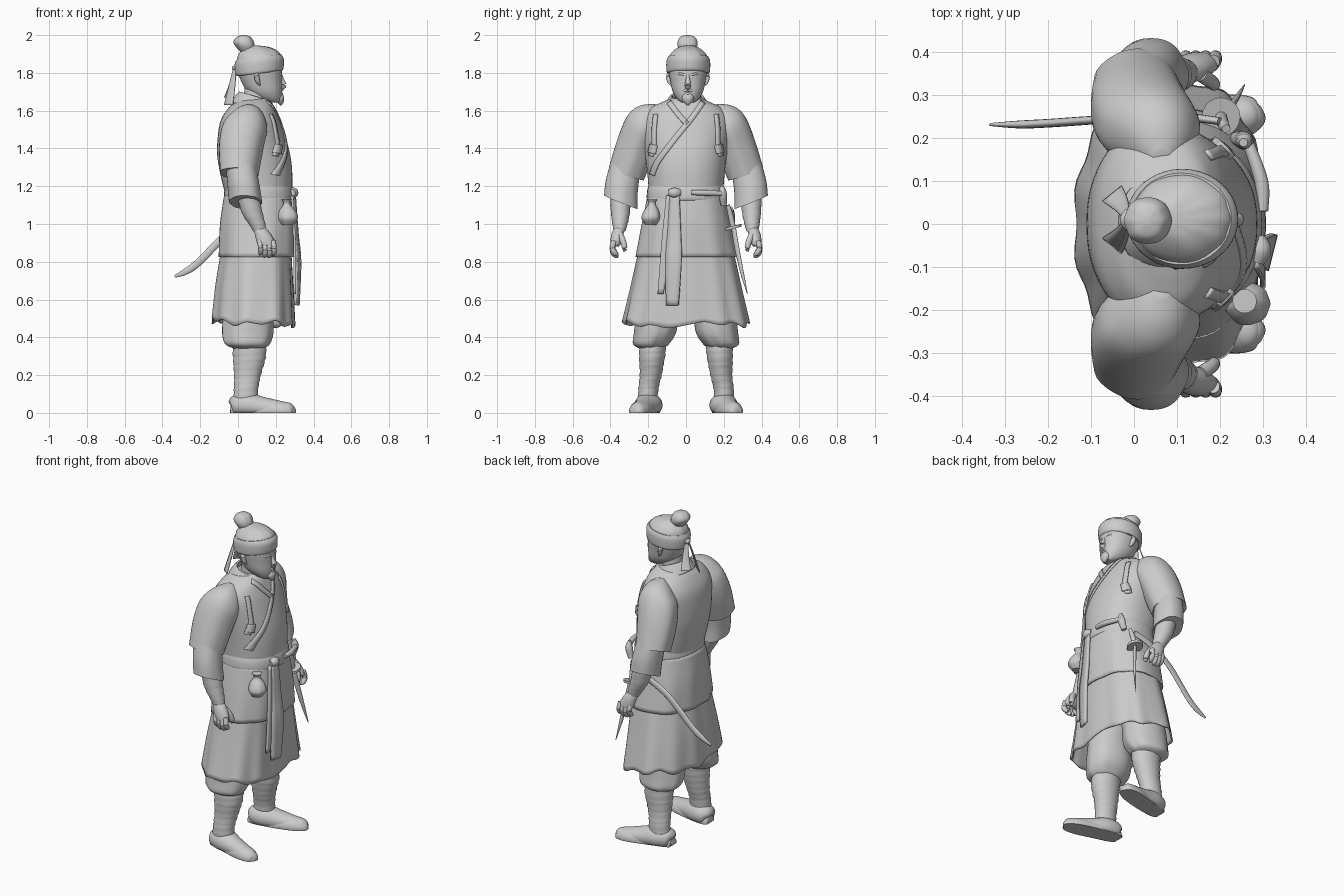
import bpy, bmesh, math
from mathutils import Vector
from mathutils.bvhtree import BVHTree

grey = bpy.data.materials.new("plain_grey")
grey.diffuse_color = (0.6, 0.6, 0.6, 1)
SIDES = (("left", 1), ("right", -1))


def finish(name, rings, closed=True, caps=True, thick=0.0, angle=45):
    """Skin a list of point rows into a smooth object."""
    bm = bmesh.new()
    rows = [[bm.verts.new((x, y, max(z, 0))) for x, y, z in r] for r in rings]
    n = len(rows[0])
    for a, b in zip(rows, rows[1:]):
        for i in range(n if closed else n - 1):
            j = (i + 1) % n
            bm.faces.new((a[i], a[j], b[j], b[i]))
    if closed and caps:
        bm.faces.new(rows[0])
        bm.faces.new(rows[-1])
    bmesh.ops.recalc_face_normals(bm, faces=bm.faces)
    me = bpy.data.meshes.new(name)
    bm.to_mesh(me)
    bm.free()
    me.materials.append(grey)
    ob = bpy.data.objects.new(name, me)
    bpy.context.collection.objects.link(ob)
    if thick:
        mod = ob.modifiers.new("thickness", 'SOLIDIFY')
        mod.thickness, mod.offset = thick, 0
    bpy.ops.object.select_all(action='DESELECT')
    ob.select_set(True)
    bpy.context.view_layer.objects.active = ob
    bpy.ops.object.shade_smooth_by_angle(angle=math.radians(angle))
    return ob


def spline(keys, steps):
    """Catmull-Rom through tuples of any length."""
    k = [Vector(q) for q in keys]
    k = [k[0]] + k + [k[-1]]
    out = []
    for i in range(1, len(k) - 2):
        a, b, c, d = k[i - 1:i + 3]
        for s in range(steps):
            t = s / steps
            out.append(0.5 * (2 * b + (c - a) * t + (2 * a - 5 * b + 4 * c - d) * t * t
                              + (3 * b - a - 3 * c + d) * t ** 3))
    return out + [k[-1]]


def loft(name, keys, p=(2, 2), folds=(0, 1), tilt=(0, 0), jag=0, ripple=0, caps=True,
         thick=0.0, n=40, steps=5):
    """Stack of level ovals (x, y, z, rx, ry); p squares off the front and back halves."""
    rings, pts = [], spline(keys, steps)
    for i, (cx, cy, z, rx, ry) in enumerate(pts):
        t, ring = i / (len(pts) - 1), []
        for j in range(n):
            a = math.tau * j / n
            c, s = math.cos(a), math.sin(a)
            e = 2 / (p[0] if c > 0 else p[1])
            f = 1 + folds[0] * t * math.cos(folds[1] * a + 1.3 * math.sin(2 * a))
            f *= 1 + ripple * math.sin(i * 2.4 + a)
            dx = rx * f * math.copysign(abs(c) ** e, c)
            dy = ry * f * math.copysign(abs(s) ** e, s)
            dz = tilt[0] * dx + tilt[1] * dy + jag * t ** 4 * math.sin(7 * a) * math.cos(3 * a)
            ring.append((cx + dx, cy + dy, z + dz))
        rings.append(ring)
    return finish(name, rings, caps=caps, thick=thick)


def tube(name, keys, flat=1.0, n=14, steps=5):
    """Round or flattened rod along points (x, y, z, radius)."""
    pts, rings = spline(keys, steps), []
    for i, q in enumerate(pts):
        d = Vector(pts[min(i + 1, len(pts) - 1)][:3]) - Vector(pts[max(i - 1, 0)][:3])
        side = d.cross(Vector((0, 0, 1)))
        side = side.normalized() if side.length > 1e-5 else Vector((0, 1, 0))
        up = side.cross(d).normalized()
        rings.append([Vector(q[:3]) + q[3] * (side * math.cos(math.tau * j / n) * flat
                      + up * math.sin(math.tau * j / n)) for j in range(n)])
    return finish(name, rings)


def strip(name, keys, across=(0, 1, 0), thick=0.012):
    """Cloth band along points (x, y, z, half width)."""
    w = Vector(across)
    rows = [[Vector(q[:3]) + w * q[3] * u for u in (-1, -.33, .33, 1)] for q in spline(keys, 6)]
    return finish(name, rows, closed=False, thick=thick)


def drape(name, target, path, width, side=1, thick=0.012):
    """Band laid on the front (side 1) or back (-1) of a target, path in (y, z)."""
    me = target.data
    tree = BVHTree.FromPolygons([v.co for v in me.vertices], [q.vertices for q in me.polygons])
    pts, rows = spline(path, 8), []
    for i, q in enumerate(pts):
        d = (pts[min(i + 1, len(pts) - 1)] - pts[max(i - 1, 0)]).normalized()
        row = []
        for u in (-1, 0, 1):
            y, z = q.x - d.y * width * u, q.y + d.x * width * u
            hit = tree.ray_cast(Vector((side, y, z)), Vector((-side, 0, 0)))[0]
            if hit:
                row.append(hit + Vector((side * 0.003, 0, 0)))
        if len(row) == 3:
            rows.append(row)
    return finish(name, rows, closed=False, thick=thick)


def mir(keys, s):
    return [(k[0], k[1] * s) + tuple(k[2:]) for k in keys]


# Robe body, belt and two layered skirts
robe = loft("robe_body", [(.085, 0, 1.665, .072, .078), (.08, 0, 1.642, .1, .135),
                          (.07, 0, 1.605, .128, .2), (.066, 0, 1.53, .163, .235),
                          (.08, 0, 1.39, .191, .22), (.095, 0, 1.28, .192, .206),
                          (.11, 0, 1.15, .176, .195)], p=(2.2, 2.3), n=56)
loft("belt", [(.11, 0, 1.205, .176, .198), (.112, 0, 1.18, .183, .205), (.112, 0, 1.14, .186, .208),
              (.11, 0, 1.12, .175, .2)], p=(2.2, 2.2), tilt=(-.03, 0))
loft("upper_skirt", [(.108, 0, 1.15, .178, .2), (.104, 0, 1.0, .197, .23), (.1, 0, .825, .2, .262)],
     p=(2.4, 2.2), folds=(.018, 9), caps=False, thick=.008, n=72)
loft("lower_skirt", [(.1, 0, .98, .175, .215), (.095, 0, .85, .183, .248), (.085, 0, .66, .202, .29),
                     (.08, 0, .475, .215, .332)],
     p=(2.7, 2.1), folds=(.025, 11), caps=False, thick=.008, n=88, jag=.02, tilt=(-.05, 0))

# Collar, crossed lapel and shoulder straps
drape("crossed_lapel", robe, [(.09, 1.645), (.03, 1.56), (-.06, 1.45), (-.15, 1.33), (-.18, 1.26)], .014, 1, .006)
drape("under_lapel", robe, [(-.09, 1.645), (-.04, 1.58), (.005, 1.53)], .014, 1, .006)
loft("collar", [(.08, .003, 1.61, .112, .118), (.082, .003, 1.65, .09, .098), (.085, .004, 1.675, .074, .082)],
     tilt=(-.3, 0), caps=False, thick=.012)
for nm, s in SIDES:
    drape(nm + "_front_strap", robe, [(.16 * s, 1.58), (.168 * s, 1.5), (.17 * s, 1.42), (.185 * s, 1.36)], .011)
    drape(nm + "_strap_buckle", robe, [(.168 * s, 1.42), (.178 * s, 1.375)], .017, 1, .025)

# Arms
for nm, s in SIDES:
    loft(nm + "_sleeve", mir([(.065, .15, 1.628, .02, .02), (.06, .178, 1.61, .055, .055),
         (.05, .205, 1.572, .09, .082), (.035, .228, 1.51, .118, .098), (.015, .266, 1.405, .117, .1),
         (.005, .316, 1.265, .101, .093)], s), tilt=(-.08, .35 * s), folds=(.02, 5))
    loft(nm + "_lower_sleeve", mir([(.015, .318, 1.31, .08, .076), (.03, .34, 1.2, .084, .083),
         (.04, .345, 1.115, .086, .086)], s), tilt=(-.03, .4 * s), folds=(.03, 4), p=(2.2, 2.2))
    loft(nm + "_forearm", mir([(.05, .345, 1.16, .058, .056), (.075, .347, 1.06, .055, .05),
         (.105, .35, .99, .042, .038), (.115, .352, .96, .034, .03)], s), ripple=.025)
    loft(nm + "_palm", mir([(.113, .352, .985, .03, .027), (.132, .363, .945, .043, .032),
         (.15, .373, .895, .047, .028), (.15, .375, .88, .03, .018)], s))
    for i in range(4):
        x, drop = .116 + .023 * i, (.0, .012, .014, .004)[i]
        tube(f"{nm}_finger_{i + 1}", mir([(x, .38, .91, .015), (x + .005, .39, .875 - drop, .015),
             (x + .004, .376, .85 - drop, .014), (x, .36, .838 - drop, .006)], s))
    tube(nm + "_thumb", mir([(.155, .35, .945, .018), (.18, .332, .905, .016),
         (.187, .325, .872, .014), (.185, .328, .855, .005)], s))

# Legs and boots
for nm, s in SIDES:
    loft(nm + "_trouser", mir([(.07, .12, .72, .11, .115), (.055, .15, .55, .13, .113),
         (.05, .163, .43, .136, .112), (.048, .185, .365, .118, .095), (.055, .183, .34, .075, .06)], s),
         folds=(.035, 7))
    loft(nm + "_calf_wrap", mir([(.06, .175, .37, .09, .072), (.06, .18, .29, .086, .068),
         (.05, .187, .2, .071, .058), (.042, .2, .12, .064, .053), (.04, .203, .04, .068, .053)], s),
         ripple=.03, steps=6)
    tube(nm + "_boot", mir([(-.035, .183, .035, .015), (-.02, .185, .04, .053), (.05, .2, .04, .066),
         (.13, .22, .03, .055), (.22, .243, .02, .044), (.275, .258, .018, .034),
         (.295, .264, .016, .008)], s), flat=1.1, n=24)
    tube(nm + "_sole", mir([(-.04, .18, .008, .02), (-.02, .183, .008, .045), (.1, .21, .008, .056),
         (.22, .243, .008, .056), (.285, .26, .008, .036), (.3, .266, .008, .01)], s), flat=1.05, n=20)

# Head and face
loft("neck", [(.09, .005, 1.58, .07, .065), (.1, .007, 1.72, .065, .062)])
loft("head", [(.195, .01, 1.642, .025, .028), (.168, .01, 1.66, .06, .055), (.142, .01, 1.7, .092, .08),
              (.125, .01, 1.755, .108, .093), (.115, .01, 1.82, .117, .102), (.11, .01, 1.88, .1, .09)], p=(2.2, 2.2))
tube("nose", [(.226, .01, 1.79, .008), (.234, .01, 1.76, .012), (.24, .01, 1.735, .017),
              (.228, .01, 1.72, .012)])
tube("chin_beard", [(.214, .01, 1.685, .022), (.222, .01, 1.662, .024), (.226, .01, 1.642, .015),
                    (.227, .01, 1.627, .003)], flat=1.3)
tube("lower_lip", [(.222, -.012, 1.69, .003), (.232, .01, 1.69, .007), (.222, .032, 1.69, .003)])
for nm, s in SIDES:
    def side(keys):
        return [(x, .01 + y * s, z, r) for x, y, z, r in keys]
    tube(nm + "_moustache", side([(.234, 0, 1.71, .007), (.225, .024, 1.703, .007), (.207, .042, 1.68, .003)]))
    tube(nm + "_brow", side([(.23, .016, 1.789, .005), (.223, .042, 1.795, .007), (.2, .066, 1.785, .004)]))
    tube(nm + "_eye", side([(.224, .024, 1.77, .003), (.219, .038, 1.771, .008), (.206, .054, 1.77, .003)]))
    tube(nm + "_ear", side([(.105, .09, 1.8, .008), (.098, .102, 1.785, .014), (.105, .098, 1.755, .012),
                            (.115, .088, 1.735, .005)]))

# Cap, topknot and ribbons
loft("cap_crown", [(.113, .012, 1.85, .122, .112), (.112, .012, 1.89, .115, .1), (.108, .012, 1.918, .094, .076),
                   (.095, .012, 1.937, .062, .047), (.08, .012, 1.945, .02, .02)], folds=(.05, 9), tilt=(.02, 0))
loft("cap_band", [(.113, .012, 1.797, .118, .108), (.113, .012, 1.81, .128, .115), (.112, .012, 1.86, .13, .116),
                  (.11, .012, 1.885, .117, .107)], tilt=(.12, 0))
loft("topknot", [(.05, .008, 1.91, .036, .036), (.038, .008, 1.94, .05, .052), (.03, .008, 1.965, .053, .054),
                 (.03, .008, 1.99, .036, .04), (.03, .008, 2.0, .01, .012)], folds=(.04, 6))
tube("ribbon_knot", [(-.012, -.012, 1.825, .008), (-.018, .01, 1.825, .015), (-.012, .032, 1.825, .008)])
for nm, s in SIDES:
    strip(nm + "_ribbon", [(-.018, .01 + .01 * s, 1.82, .01), (-.03, .01 + .035 * s, 1.74, .02),
                           (-.05, .01 + .06 * s, 1.65 + .02 * s, .03)], (.75, .6 * s, 0), .006)

# Sash knot, hanging ends and pouch
tube("sash_knot", [(.285, -.09, 1.165, .018), (.292, -.06, 1.165, .028), (.285, -.03, 1.165, .018)])
strip("sash_end", [(.294, -.06, 1.15, .025), (.306, -.062, .95, .035), (.318, -.066, .8, .042),
                   (.312, -.072, .57, .032)], (.25, 1, 0), .014)
strip("sash_short_end", [(.286, -.085, 1.15, .02), (.3, -.1, .9, .03), (.3, -.135, .63, .015)], thick=.012)
loft("pouch", [(.258, -.18, 1.13, .028, .028), (.258, -.18, 1.105, .018, .018), (.262, -.183, 1.07, .043, .04),
               (.265, -.186, 1.03, .052, .05), (.262, -.186, .995, .03, .03)], folds=(.03, 7))

# Tucked handle, sabre and hanging dagger
tube("tucked_handle", [(.3, .03, 1.167, .013), (.297, .1, 1.165, .016), (.262, .2, 1.16, .013)])
tube("belt_clasp", [(.255, .19, 1.2, .01), (.257, .195, 1.16, .022), (.24, .2, 1.1, .016)])
tube("sabre_scabbard", [(.2, .24, 1.075, .018), (.1, .25, 1.04, .02), (-.05, .245, .955, .02),
                        (-.2, .235, .805, .02), (-.27, .232, .752, .018), (-.335, .232, .722, .007)], flat=.5)
tube("dagger_grip", [(.215, .222, 1.1, .01), (.207, .235, 1.05, .014), (.203, .25, .98, .014)])
loft("dagger_guard", [(.203, .25, .99, .045, .045), (.203, .25, .975, .045, .045)], n=20, steps=1,
     tilt=(0, .25))
tube("dagger_blade", [(.205, .252, .98, .015), (.22, .268, .88, .015), (.24, .295, .75, .011),
                      (.258, .325, .63, .002)], flat=.6)
